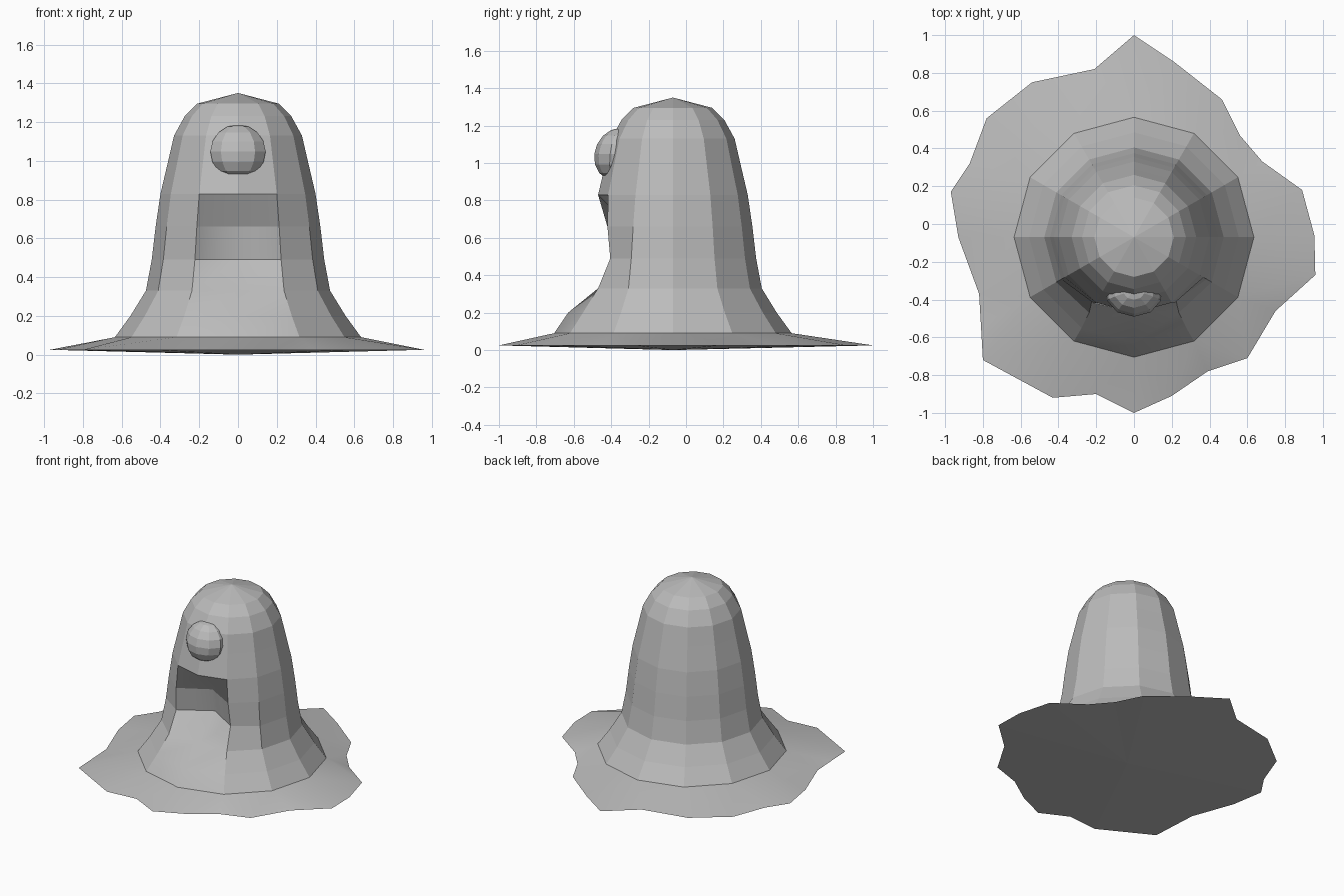
import bpy, bmesh, math

if "Cube" in bpy.data.objects:
    bpy.data.objects.remove(bpy.data.objects["Cube"])

grey = bpy.data.materials.new("plain grey")
grey.diffuse_color = (0.5, 0.5, 0.5, 1)
grey.use_nodes = True
grey.node_tree.nodes["Principled BSDF"].inputs["Base Color"].default_value = grey.diffuse_color

SIDES, CY = 12, -0.07          # body sides and body axis offset in y

# Body profile (radius, height), base to crown
profile = [(0.635, 0.09), (0.555, 0.2), (0.475, 0.33), (0.445, 0.49), (0.425, 0.66),
           (0.4, 0.83), (0.36, 1.0), (0.33, 1.13), (0.275, 1.23), (0.21, 1.295)]
FRONT = 9                      # column at the middle of the front
mouth_mid = {1: -0.63, 2: -0.46, 3: -0.27, 4: -0.30}    # y of mouth centre by ring
mouth_side = {2: -0.47, 3: -0.405, 4: -0.42}            # y of mouth corners by ring

# Ragged skirt outline, one point every 15 degrees
rim = [(0.955, -0.06), (0.89, 0.18), (0.68, 0.33), (0.56, 0.47), (0.465, 0.66), (0.21, 0.86),
       (0, 1.0), (-0.21, 0.82), (-0.54, 0.75), (-0.78, 0.56), (-0.87, 0.32), (-0.97, 0.17),
       (-0.93, -0.07), (-0.82, -0.37), (-0.81, -0.54), (-0.80, -0.72), (-0.43, -0.92),
       (-0.20, -0.90), (0, -1.0), (0.20, -0.91), (0.39, -0.78), (0.60, -0.71),
       (0.75, -0.46), (0.96, -0.27)]


def finish(bm, name):
    bmesh.ops.recalc_face_normals(bm, faces=bm.faces)
    mesh = bpy.data.meshes.new(name)
    bm.to_mesh(mesh)
    bm.free()
    mesh.materials.append(grey)
    obj = bpy.data.objects.new(name, mesh)
    bpy.context.collection.objects.link(obj)
    return obj


# Body with mouth hollow, skirt and underside
bm = bmesh.new()
rings = []
for i, (r, z) in enumerate(profile):
    ring = []
    for k in range(SIDES):
        a = 2 * math.pi * k / SIDES
        x, y = r * math.cos(a), CY + r * math.sin(a)
        if k == FRONT:
            y = mouth_mid.get(i, y)
        elif abs(k - FRONT) == 1:
            y = mouth_side.get(i, y)
        ring.append(bm.verts.new((x, y, z)))
    rings.append(ring)

for i in range(len(rings) - 1):
    for k in range(SIDES):
        n = (k + 1) % SIDES
        f = bm.faces.new((rings[i][k], rings[i][n], rings[i + 1][n], rings[i + 1][k]))
        f.smooth = i < 5 and k in (FRONT - 1, FRONT)     # soft mouth surfaces
crown = bm.verts.new((0, CY, 1.35))
for k in range(SIDES):
    bm.faces.new((rings[-1][k], rings[-1][(k + 1) % SIDES], crown))

# Sharp lips around the mouth
for i in (3, 4, 5):
    for k in (FRONT - 1, FRONT):
        bm.edges.get((rings[i][k], rings[i][k + 1])).smooth = False

# Skirt spreading over the floor
edge = [bm.verts.new((x, y, 0.025)) for x, y in rim]
for k in range(SIDES):
    a, b = rings[0][k], rings[0][(k + 1) % SIDES]
    e0, e1, e2 = edge[2 * k], edge[2 * k + 1], edge[(2 * k + 2) % 24]
    for tri in ((a, e0, e1), (a, e1, b), (b, e1, e2)):
        bm.faces.new(tri).smooth = True
    bm.edges.get((a, b)).smooth = False
under = bm.verts.new((0, CY, 0))
for k in range(24):
    bm.faces.new((edge[(k + 1) % 24], edge[k], under))
finish(bm, "body")

# Single eye
bm = bmesh.new()
bmesh.ops.create_uvsphere(bm, u_segments=10, v_segments=8, radius=1)
for v in bm.verts:
    x, y, z = v.co
    v.co = (0.15 * x, -0.36 + 0.123 * y - 0.03 * (0.5 - z) * 0.5, 1.047 + 0.14 * z)
finish(bm, "eye")
